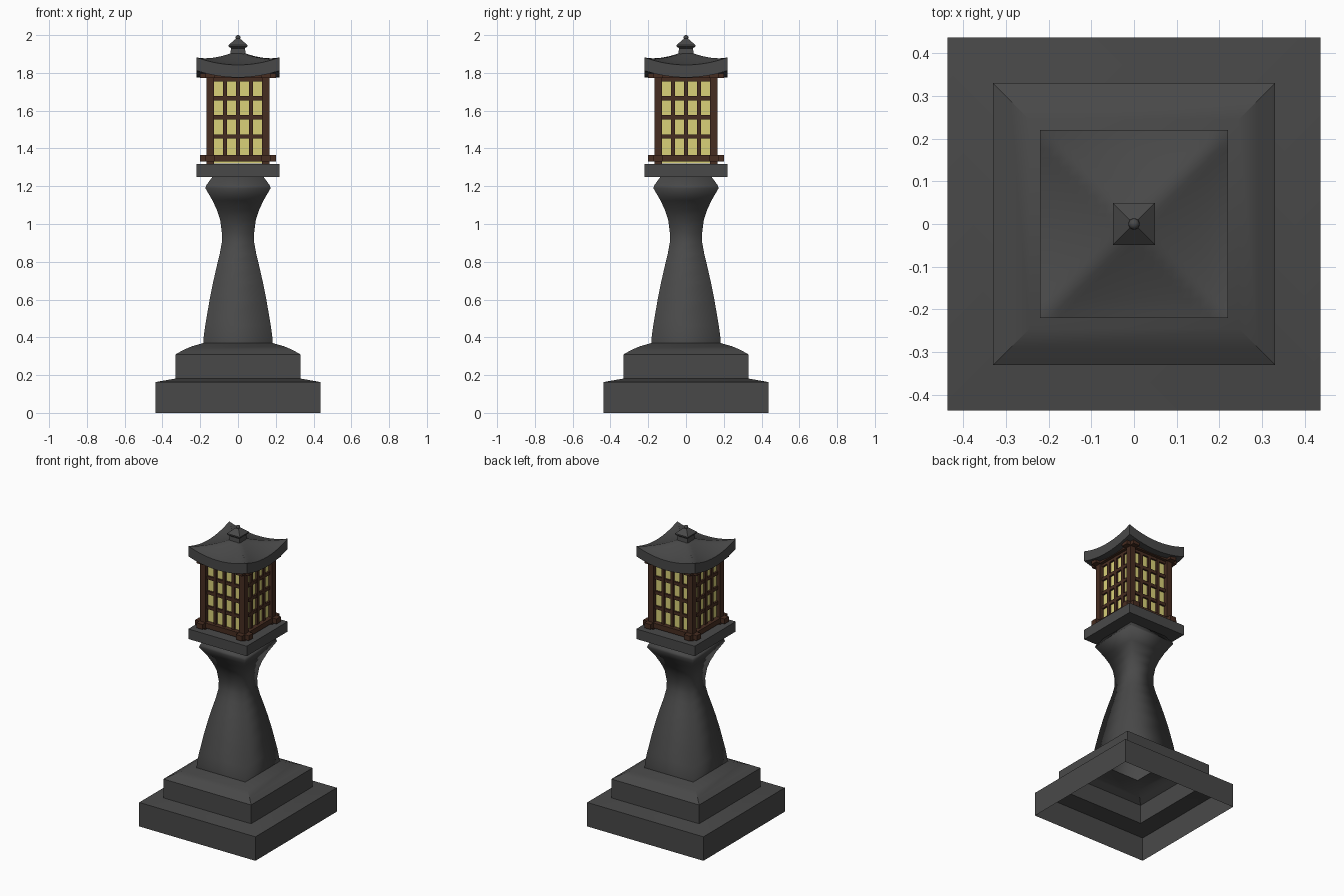
import bpy, bmesh, math
from mathutils import Matrix

if "Cube" in bpy.data.objects:
    bpy.data.objects.remove(bpy.data.objects["Cube"])


def material(name, rgb):
    m = bpy.data.materials.new(name)
    m.diffuse_color = (*rgb, 1)
    m.use_nodes = True
    m.node_tree.nodes["Principled BSDF"].inputs["Base Color"].default_value = m.diffuse_color
    return m


STONE = material("dark stone", (0.066, 0.066, 0.066))
WOOD = material("brown wood", (0.062, 0.026, 0.015))
PAPER = material("yellow paper", (0.70, 0.64, 0.19))


def finish(name, bm, mat):
    bmesh.ops.recalc_face_normals(bm, faces=bm.faces)
    mesh = bpy.data.meshes.new(name)
    bm.to_mesh(mesh)
    bm.free()
    mesh.materials.append(mat)
    ob = bpy.data.objects.new(name, mesh)
    bpy.context.collection.objects.link(ob)
    return ob


def smooth(ob, angle=None):
    bpy.ops.object.select_all(action='DESELECT')
    ob.select_set(True)
    bpy.context.view_layer.objects.active = ob
    if angle is None:
        bpy.ops.object.shade_smooth()
    else:
        bpy.ops.object.shade_smooth_by_angle(angle=math.radians(angle))


def square_loft(name, profile, mat, top=False):
    """Stack of squares from (half width, height) points."""
    bm = bmesh.new()
    rings = [[bm.verts.new((sx * r, sy * r, z)) for sx, sy in
              ((-1, -1), (1, -1), (1, 1), (-1, 1))] for r, z in profile]
    for a, b in zip(rings, rings[1:]):
        for i in range(4):
            j = (i + 1) % 4
            bm.faces.new((a[i], a[j], b[j], b[i]))
    if top:
        bm.faces.new(rings[-1])
    return finish(name, bm, mat)


def add_box(bm, x0, x1, y0, y1, z0, z1):
    mat = Matrix.Translation(((x0 + x1) / 2, (y0 + y1) / 2, (z0 + z1) / 2)) \
        @ Matrix.Diagonal((x1 - x0, y1 - y0, z1 - z0, 1))
    bmesh.ops.create_cube(bm, size=1, matrix=mat)


def four_sides(name, boxes, mat):
    """Boxes modelled on the front, repeated on all four sides."""
    bm = bmesh.new()
    for k in range(4):
        part = bmesh.new()
        for b in boxes:
            add_box(part, *b)
        part.transform(Matrix.Rotation(k * math.pi / 2, 4, 'Z'))
        tmp = bpy.data.meshes.new("tmp")
        part.to_mesh(tmp)
        part.free()
        bm.from_mesh(tmp)
        bpy.data.meshes.remove(tmp)
    return finish(name, bm, mat)


# Stepped base: hollow shell, open underneath
base = square_loft("stepped_base", [
    (0.437, 0), (0.437, 0.163), (0.33, 0.182), (0.33, 0.31),
    (0.29, 0.333), (0.245, 0.352), (0.183, 0.37)], STONE)
smooth(base, 25)

# Waisted square column with softly shaded corners
column = square_loft("column", [
    (0.183, 0.37), (0.182, 0.40), (0.174, 0.46), (0.15, 0.60), (0.132, 0.69),
    (0.114, 0.77), (0.097, 0.84), (0.086, 0.90), (0.085, 0.95), (0.094, 1.02),
    (0.11, 1.07), (0.135, 1.125), (0.173, 1.19), (0.168, 1.205), (0.135, 1.25)], STONE)
smooth(column)

# Plate under the lantern
bm = bmesh.new()
add_box(bm, -0.22, 0.22, -0.22, 0.22, 1.25, 1.318)
finish("lantern_plate", bm, STONE)

# Paper panes
bm = bmesh.new()
add_box(bm, -0.14, 0.14, -0.14, 0.14, 1.32, 1.79)
finish("paper_panes", bm, PAPER)

# Corner posts, then bottom and top rails with crossing ends
four_sides("corner_posts", [(0.127, 0.168, -0.168, -0.127, 1.318, 1.80)], WOOD)
four_sides("bottom_rails", [(-0.202, 0.202, -0.172, -0.125, 1.332, 1.366)], WOOD)
four_sides("top_rails", [(-0.202, 0.202, -0.172, -0.125, 1.772, 1.812)], WOOD)

# Window lattice
bars = [(x - 0.011, x + 0.011, -0.153, -0.138, 1.36, 1.78)
        for x in (-0.068, 0, 0.068)]
bars += [(-0.13, 0.13, -0.152, -0.138, z - 0.011, z + 0.011)
         for z in (1.464, 1.565, 1.666, 1.766)]
four_sides("window_lattice", bars, WOOD)

# Curved roof with raised corners
H, N = 0.22, 20
bm = bmesh.new()
layers = ([], [])
for i in range(N + 1):
    for j in range(N + 1):
        x, y = (2 * i / N - 1), (2 * j / N - 1)
        m, t = max(abs(x), abs(y)), min(abs(x), abs(y))
        top = 1.842 + 0.078 * (1 - m) ** 1.3 + 0.04 * t * t
        low = 1.776 + 0.036 * t * t
        for layer, z in zip(layers, (top, low)):
            layer.append(bm.verts.new((x * H, y * H, z)))
for layer in layers:
    for i in range(N):
        for j in range(N):
            a = i * (N + 1) + j
            bm.faces.new([layer[k] for k in (a, a + 1, a + N + 2, a + N + 1)])
for e in [e for e in bm.edges if e.is_boundary and e.verts[0].co.z > 1.83]:
    k = [layers[0].index(v) for v in e.verts]
    bm.faces.new((layers[0][k[0]], layers[0][k[1]], layers[1][k[1]], layers[1][k[0]]))
smooth(finish("roof", bm, STONE), 40)

# Finial and its small ball
square_loft("finial", [(0.042, 1.89), (0.037, 1.93), (0.049, 1.94), (0.049, 1.948),
                       (0.01, 1.982)], STONE, top=True)
bm = bmesh.new()
bmesh.ops.create_uvsphere(bm, u_segments=16, v_segments=10, radius=0.013,
                          matrix=Matrix.Translation((0, 0, 1.987)))
smooth(finish("finial_ball", bm, STONE))
